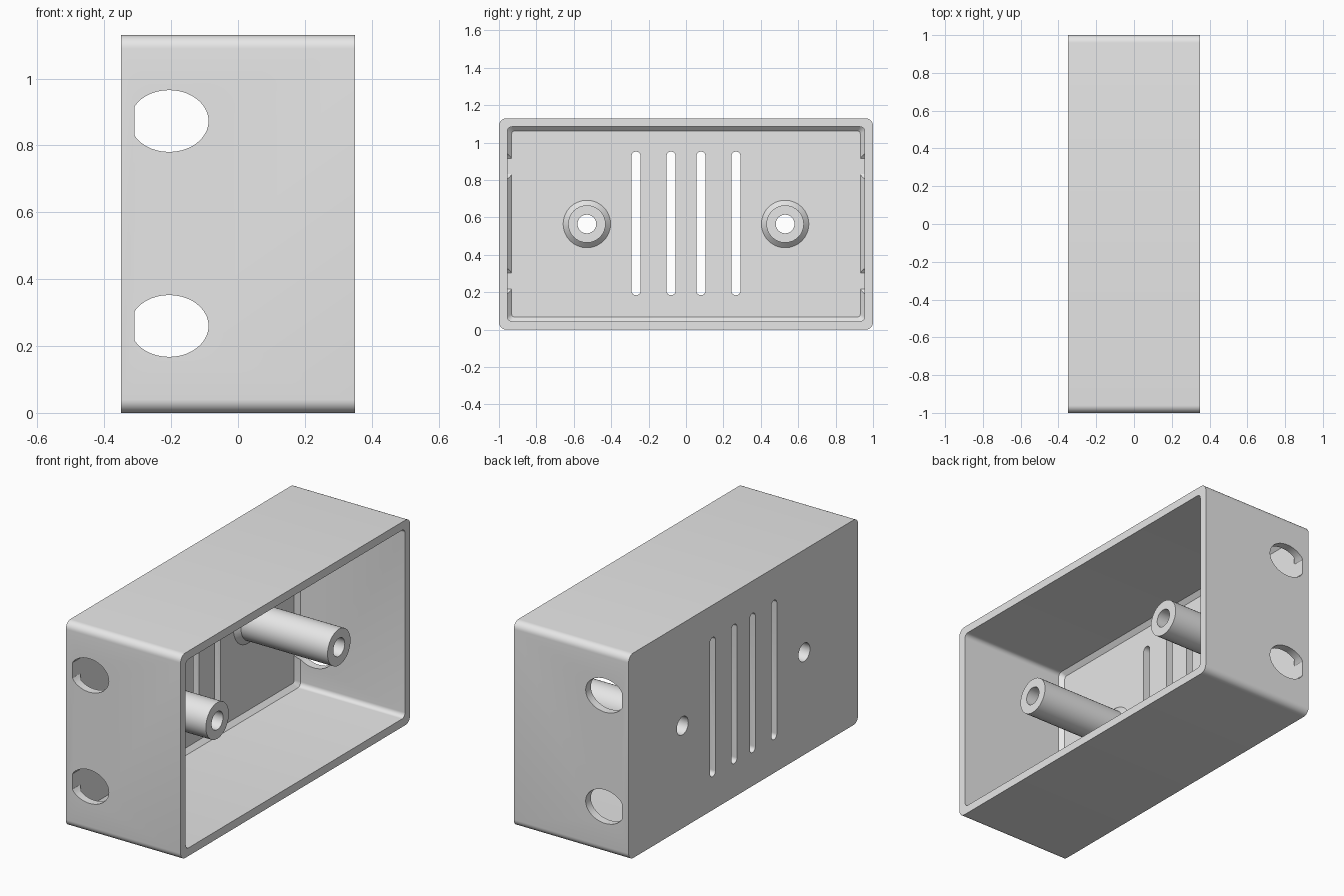
import bpy, bmesh
from math import cos, sin, pi, radians
from mathutils import Vector

if "Cube" in bpy.data.objects:
    bpy.data.objects.remove(bpy.data.objects["Cube"], do_unlink=True)

HALF_X, HALF_Y, HEIGHT = 0.35, 1.0, 1.13
MID_Z = HEIGHT / 2
FLOOR_X = -0.31          # inner face of the closed side
WALL, CHAMFER = 0.045, 0.023
POST_Y, POST_END = 0.53, 0.245
BORE = 0.05

grey = bpy.data.materials.new("plain grey")
grey.use_nodes = True
grey.diffuse_color = (0.8, 0.8, 0.8, 1)
grey.node_tree.nodes["Principled BSDF"].inputs["Base Color"].default_value = (0.8, 0.8, 0.8, 1)


def loft(name, rings, loop=False):
    """Skin a list of equal-length rings; cap the ends, or close into a loop."""
    bm = bmesh.new()
    rows = [[bm.verts.new(p) for p in ring] for ring in rings]
    n = len(rows[0])
    pairs = list(zip(rows, rows[1:])) + ([(rows[-1], rows[0])] if loop else [])
    for a, b in pairs:
        for i in range(n):
            j = (i + 1) % n
            bm.faces.new((a[i], a[j], b[j], b[i]))
    if not loop:
        bm.faces.new(rows[0])
        bm.faces.new(rows[-1])
    bmesh.ops.recalc_face_normals(bm, faces=bm.faces)
    mesh = bpy.data.meshes.new(name)
    bm.to_mesh(mesh)
    bm.free()
    mesh.materials.append(grey)
    ob = bpy.data.objects.new(name, mesh)
    bpy.context.collection.objects.link(ob)
    return ob


def rounded_ring(x, y, z, half_y, half_z, radius, steps=8):
    """Rounded rectangle in the plane at x; a full radius gives a slot or circle."""
    ring = []
    for k, (sy, sz) in enumerate(((1, 1), (-1, 1), (-1, -1), (1, -1))):
        cy, cz = y + sy * (half_y - radius), z + sz * (half_z - radius)
        for i in range(steps + 1):
            a = (k + i / steps) * pi / 2
            ring.append(Vector((x, cy + radius * cos(a), cz + radius * sin(a))))
    return ring


def circle_ring(x, y, z, radius, n=32):
    return [Vector((x, y + radius * cos(2 * pi * i / n), z + radius * sin(2 * pi * i / n)))
            for i in range(n)]


def oval_ring(y, x, z, rx, rz, n=40):
    """Oval in the plane at y, cut flat where it meets the floor."""
    return [Vector((max(FLOOR_X, x + rx * cos(2 * pi * i / n)), y, z + rz * sin(2 * pi * i / n)))
            for i in range(n)]


def cut(target, cutter):
    mod = target.modifiers.new("cut", "BOOLEAN")
    mod.operation, mod.solver, mod.object = "DIFFERENCE", "EXACT", cutter
    activate(target)
    bpy.ops.object.modifier_apply(modifier=mod.name)
    bpy.data.objects.remove(cutter, do_unlink=True)


def activate(ob):
    for other in bpy.context.selected_objects:
        other.select_set(False)
    ob.select_set(True)
    bpy.context.view_layer.objects.active = ob


def box_ring(x, inset, radius):
    return rounded_ring(x, 0, MID_Z, HALF_Y - inset, MID_Z - inset, radius)


# Box shell, open towards +x, with a chamfer round the floor
shell = loft("box_shell", [box_ring(-HALF_X, 0, 0.04), box_ring(HALF_X, 0, 0.04)])
cut(shell, loft("cavity", [box_ring(FLOOR_X, WALL + CHAMFER, 0.015),
                           box_ring(FLOOR_X + CHAMFER, WALL, 0.025),
                           box_ring(HALF_X + 0.1, WALL, 0.025)]))

# Vent slots through the floor
for y in (-0.267, -0.08, 0.08, 0.267):
    cut(shell, loft("slot", [rounded_ring(x, y, MID_Z + 0.003, 0.024, 0.384, 0.0235)
                             for x in (-0.5, -0.2)]))

# Oval cable holes through both end walls
for z in (0.26, 0.873):
    cut(shell, loft("cable_hole", [oval_ring(y, -0.206, z, 0.118, 0.0925)
                                   for y in (-1.2, 1.2)]))

# Screw posts with flared feet, bored through the floor
parts = [shell]
for side, y in (("right", -POST_Y), ("left", POST_Y)):
    cut(shell, loft("bore", [circle_ring(x, y, MID_Z, BORE) for x in (-0.5, -0.2)]))
    profile = [(FLOOR_X, 0.127), (FLOOR_X + 0.027, 0.1), (POST_END, 0.1),
               (POST_END, BORE), (FLOOR_X, BORE)]
    parts.append(loft("screw_post_" + ("back" if y > 0 else "front"),
                      [circle_ring(x, y, MID_Z, r) for x, r in profile], loop=True))

for ob in parts:
    activate(ob)
    bpy.ops.object.shade_smooth_by_angle(angle=radians(30))
